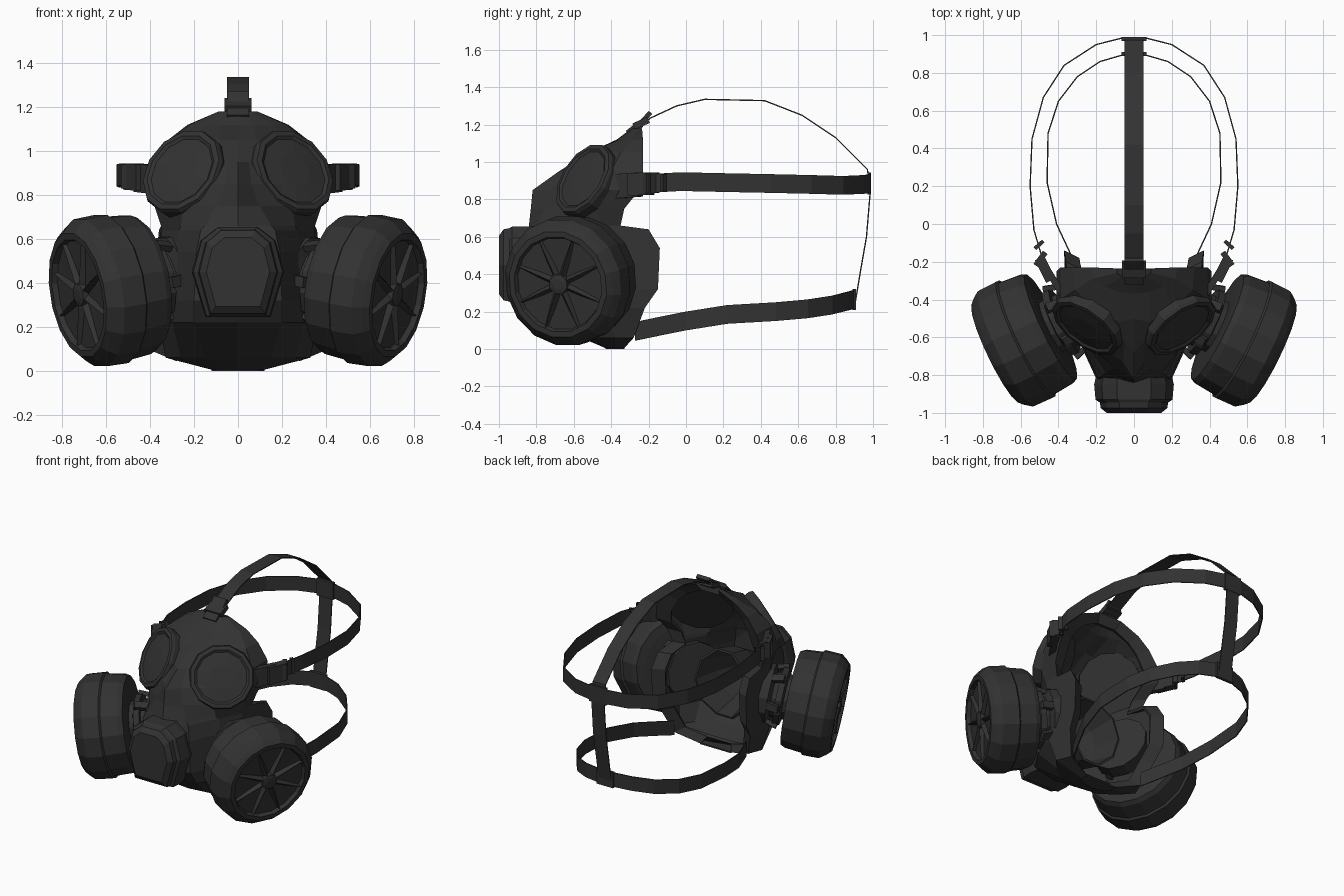
import bpy, bmesh, math
from mathutils import Vector, Matrix

if "Cube" in bpy.data.objects:
    bpy.data.objects.remove(bpy.data.objects["Cube"])

rubber = bpy.data.materials.new("black_rubber")
rubber.diffuse_color = (0.032, 0.032, 0.032, 1)
rubber.use_nodes = True
rubber.node_tree.nodes["Principled BSDF"].inputs["Base Color"].default_value = rubber.diffuse_color


def make(name, verts, faces, mirror=False, thick=0, offset=0, fix=True):
    me = bpy.data.meshes.new(name)
    me.from_pydata([tuple(v) for v in verts], [], faces)
    if fix:
        bm = bmesh.new()
        bm.from_mesh(me)
        bmesh.ops.recalc_face_normals(bm, faces=bm.faces)
        bm.to_mesh(me)
        bm.free()
    me.materials.append(rubber)
    ob = bpy.data.objects.new(name, me)
    bpy.context.collection.objects.link(ob)
    if thick:
        m = ob.modifiers.new("thickness", 'SOLIDIFY')
        m.thickness, m.offset = thick, offset
    if mirror:
        m = ob.modifiers.new("mirror", 'MIRROR')
        m.use_mirror_merge = False
    return ob


def loft(name, rings, closed=True, caps=True, **kw):
    n = len(rings[0])
    verts = [v for r in rings for v in r]
    faces = []
    for i in range(len(rings) - 1):
        for j in range(n if closed else n - 1):
            k = (j + 1) % n
            faces.append((i*n + j, i*n + k, (i+1)*n + k, (i+1)*n + j))
    if caps:
        faces += [tuple(range(n))[::-1], tuple(range((len(rings)-1)*n, len(rings)*n))]
    return make(name, verts, faces, **kw)


def frame(origin, axis):
    return Matrix.Translation(origin) @ Vector(axis).to_track_quat('Z', 'Y').to_matrix().to_4x4()


def turned(name, M, profile, sides, caps=True, **kw):
    rings = [[M @ Vector((r*math.cos(a), r*math.sin(a), h))
              for a in [2*math.pi*(j + .5)/sides for j in range(sides)]]
             for h, r in profile]
    return loft(name, rings, caps=caps, **kw)


def block(name, p, q, wide, w, t, **kw):
    p, q, wide = Vector(p), Vector(q), Vector(wide).normalized()
    n = (q - p).cross(wide).normalized()
    rings = [[c + wide*a*w/2 + n*b*t/2 for a, b in ((-1, -1), (1, -1), (1, 1), (-1, 1))] for c in (p, q)]
    return loft(name, rings, **kw)


def strap(name, path, wide, w, **kw):
    rings = [[Vector(p) - Vector(wide)*w/2, Vector(p) + Vector(wide)*w/2] for p in path]
    return loft(name, rings, closed=False, caps=False, thick=.007, **kw)


# Face shell: height, then (x, y) from front centreline round to the back rim
half = [
    (.005, 0, -.43, .05, -.42, .09, -.41, .12, -.38, .12, -.33),
    (.06, 0, -.56, .15, -.54, .26, -.46, .33, -.38, .29, -.28),
    (.22, 0, -.80, .20, -.75, .30, -.60, .36, -.42, .35, -.22),
    (.32, 0, -.86, .20, -.82, .30, -.60, .36, -.45, .37, -.15),
    (.54, 0, -.86, .19, -.82, .29, -.60, .35, -.45, .37, -.14),
    (.64, 0, -.84, .17, -.80, .27, -.60, .35, -.45, .36, -.20),
    (.66, 0, -.84, .15, -.79, .26, -.62, .35, -.46, .35, -.35),
    (.75, 0, -.83, .10, -.76, .25, -.64, .38, -.47, .38, -.33),
    (.85, 0, -.82, .06, -.73, .22, -.62, .41, -.45, .41, -.25),
    (.95, 0, -.68, .05, -.63, .22, -.55, .39, -.40, .39, -.23),
    (1.05, 0, -.50, .08, -.52, .20, -.45, .31, -.35, .32, -.23),
    (1.12, 0, -.37, .08, -.36, .16, -.33, .22, -.29, .23, -.23),
    (1.18, 0, -.29, .03, -.285, .06, -.28, .09, -.26, .09, -.235),
]
rings = []
for z, *c in half:
    pts = [(c[i], c[i+1], z) for i in range(0, len(c), 2)]
    x, y, _ = pts[-1]
    pts.append((x*.78, y - .04, .5 + (z - .5)*.92))       # face seal lip
    rings.append([(-a, b, d) for a, b, d in pts[:0:-1]] + pts)
loft("face_shell", rings, closed=False, thick=.022, offset=-1, fix=False)
# Chin floor
make("chin_floor", rings[0][1:-1], [tuple(range(len(rings[0]) - 2))], thick=.01)

# Inner nose cup
cup = []
for y, s in ((-.76, .45), (-.62, .8), (-.45, 1)):
    cup.append([(.2*s*math.cos(a), y + .06*abs(math.cos(a))*s, .42 + .24*s*math.sin(a))
                for a in [2*math.pi*j/10 for j in range(10)]])
loft("inner_nose_cup", cup, caps=False, thick=.015)

# Eyepieces
eye = frame((.25, -.54, .905), (.52, -.70, .44))
turned("eyepiece", eye, [(-.07, .205), (0, .212), (.018, .205), (.022, .18), (.012, .165), (.02, .08)],
       12, mirror=True)

# Front exhale valve housing
outline = [(.13, .25), (.185, .45), (.15, .59), (.08, .65)]
outline += [(-x, z) for x, z in outline[::-1]]
valve = []
for y, s in ((-.80, 1.08), (-.85, 1.14), (-.93, 1.1), (-.945, .98), (-.975, .95), (-1.0, .78)):
    valve.append([(x*s, y, .45 + (z - .45)*min(s, 1.02)) for x, z in outline])
loft("front_valve", valve)

# Filter canisters with hub, spokes and threaded connector
axis = Vector((.28, -.135, -.05)).normalized()
can = frame((.45, -.55, .395), axis)
turned("filter_canister", can,
       [(-.015, .25), (-.01, .31), (.02, .325), (.13, .335), (.14, .348), (.25, .345), (.29, .315), (.315, .29),
        (.315, .26), (.29, .25), (.285, .05)], 16, mirror=True)
turned("filter_hub", can, [(.27, .06), (.312, .055), (.318, .03)], 8, mirror=True)
for i in range(8):
    R = can @ Matrix.Rotation(2*math.pi*(i + .5)/8, 4, 'Z')
    spoke = [R @ Vector(p) for p in ((.03, -.03, .27), (.03, .03, .27), (.26, .012, .27), (.26, -.012, .27),
                                     (.03, 0, .31), (.26, 0, .308))]
    make("filter_spoke", spoke, [(0, 1, 2, 3), (0, 4, 1), (2, 5, 3), (1, 4, 5, 2), (0, 3, 5, 4)], mirror=True)
link = frame((.26, -.46, .425), axis)
turned("filter_connector", link,
       [(-.02, .2), (.07, .2), (.09, .15), (.12, .15), (.12, .19), (.16, .19), (.17, .15), (.22, .15)],
       12, mirror=True)
for i in range(6):
    R = link @ Matrix.Rotation(2*math.pi*i/6, 4, 'Z')
    block("connector_lug", R @ Vector((.17, 0, .05)), R @ Vector((.2, 0, .15)),
          R.to_3x3() @ Vector((0, 1, 0)), .05, .03, mirror=True)

# Upper strap loop (around the head)
side = [(.48, -.2, .885), (.53, -.03, .895), (.55, .2, .89), (.54, .45, .885), (.48, .67, .88),
        (.37, .84, .875), (.2, .95, .88), (.06, .985, .885)]
strap("upper_strap", side + [(-x, y, z) for x, y, z in side[::-1]], (0, 0, 1), .1)

# Lower strap loop (around the neck)
low = [(.28, -.27, .095), (.34, -.15, .12), (.41, .0, .15), (.46, .22, .185), (.455, .48, .2), (.4, .65, .215),
       (.3, .78, .235), (.18, .86, .255), (.06, .895, .265)]
strap("lower_strap", low + [(-x, y, z) for x, y, z in low[::-1]], (0, 0, 1), .1)

# Crown strap running over the head and down the back
strap("crown_strap", [(0, -.26, 1.18), (0, -.19, 1.235), (0, -.05, 1.3), (0, .1, 1.335), (0, .42, 1.328),
                      (0, .62, 1.25), (0, .8, 1.13), (0, .97, .96), (0, .985, .84), (0, .965, .6),
                      (0, .93, .4), (0, .9, .22)], (1, 0, 0), .1)

# Buckles and strap keepers
X, Z = (1, 0, 0), (0, 0, 1)
block("crown_tab", (0, -.31, 1.15), (0, -.24, 1.205), X, .1, .04)
block("crown_buckle", (0, -.28, 1.19), (0, -.2, 1.225), X, .125, .035)
block("crown_buckle_bar", (0, -.235, 1.215), (0, -.19, 1.265), X, .1, .025)
block("temple_tab", (.38, -.37, .87), (.46, -.24, .88), Z, .13, .035, mirror=True)
block("temple_buckle", (.44, -.3, .88), (.5, -.18, .885), Z, .12, .055, mirror=True)
block("temple_buckle_bar", (.47, -.15, .89), (.52, -.22, .885), Z, .11, .03, mirror=True)
block("temple_strap_end", (.48, -.09, .89), (.525, -.13, .89), Z, .09, .02, mirror=True)
block("upper_keeper", (-.065, .98, .885), (.065, .98, .885), Z, .12, .02)
block("lower_keeper", (-.065, .9, .265), (.065, .9, .265), Z, .11, .02)
